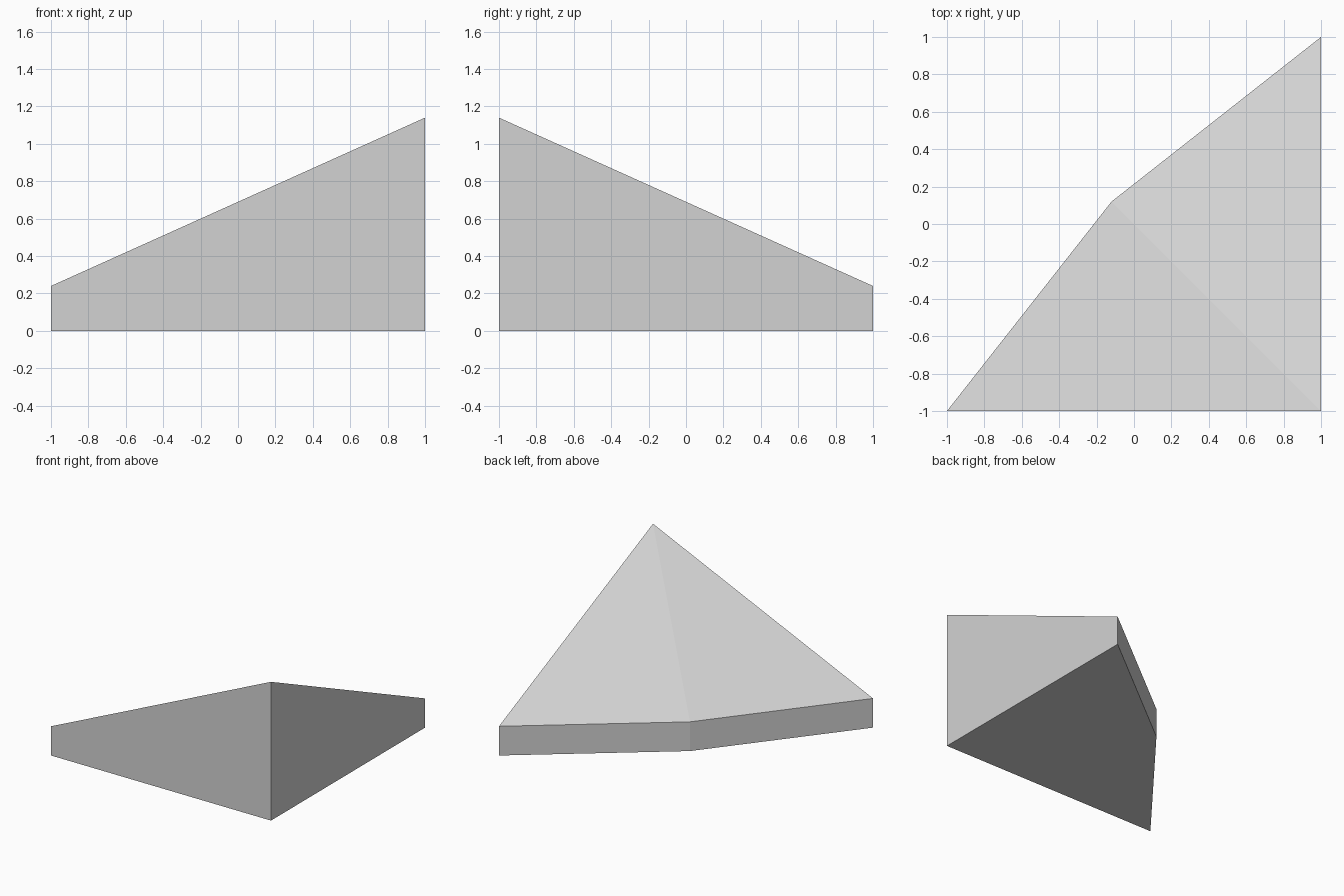
import bpy
import bmesh
from mathutils import Vector

cube = bpy.data.objects.get("Cube")
if cube:
    bpy.data.objects.remove(cube, do_unlink=True)

# Plain light grey
grey = bpy.data.materials.new("light grey")
grey.use_nodes = True
color = (0.65, 0.65, 0.65, 1.0)
grey.diffuse_color = color
grey.node_tree.nodes["Principled BSDF"].inputs["Base Color"].default_value = color

# Kite footprint, starting at the tall corner
PEAK, RIM = 1.14, 0.24
footprint = [(1, -1), (1, 1), (-0.12, 0.12), (-1, -1)]

bm = bmesh.new()
base = bm.faces.new([bm.verts.new((x, y, 0)) for x, y in footprint])

# Raise the walls to the rim height
raised = bmesh.ops.extrude_face_region(bm, geom=[base], use_keep_orig=True)
top = [v for v in raised["geom"] if isinstance(v, bmesh.types.BMVert)]
bmesh.ops.translate(bm, verts=top, vec=(0, 0, RIM))

# Lift the tall corner and crease the roof from it to the opposite corner
peak = min(top, key=lambda v: (v.co.xy - Vector((1, -1))).length)
ridge_end = min(top, key=lambda v: (v.co.xy - Vector((-0.12, 0.12))).length)
bmesh.ops.connect_verts(bm, verts=[peak, ridge_end])
peak.co.z = PEAK
bmesh.ops.recalc_face_normals(bm, faces=bm.faces)

mesh = bpy.data.meshes.new("sloped_wedge")
bm.to_mesh(mesh)
bm.free()
mesh.materials.append(grey)
wedge = bpy.data.objects.new("sloped_wedge", mesh)
bpy.context.collection.objects.link(wedge)
